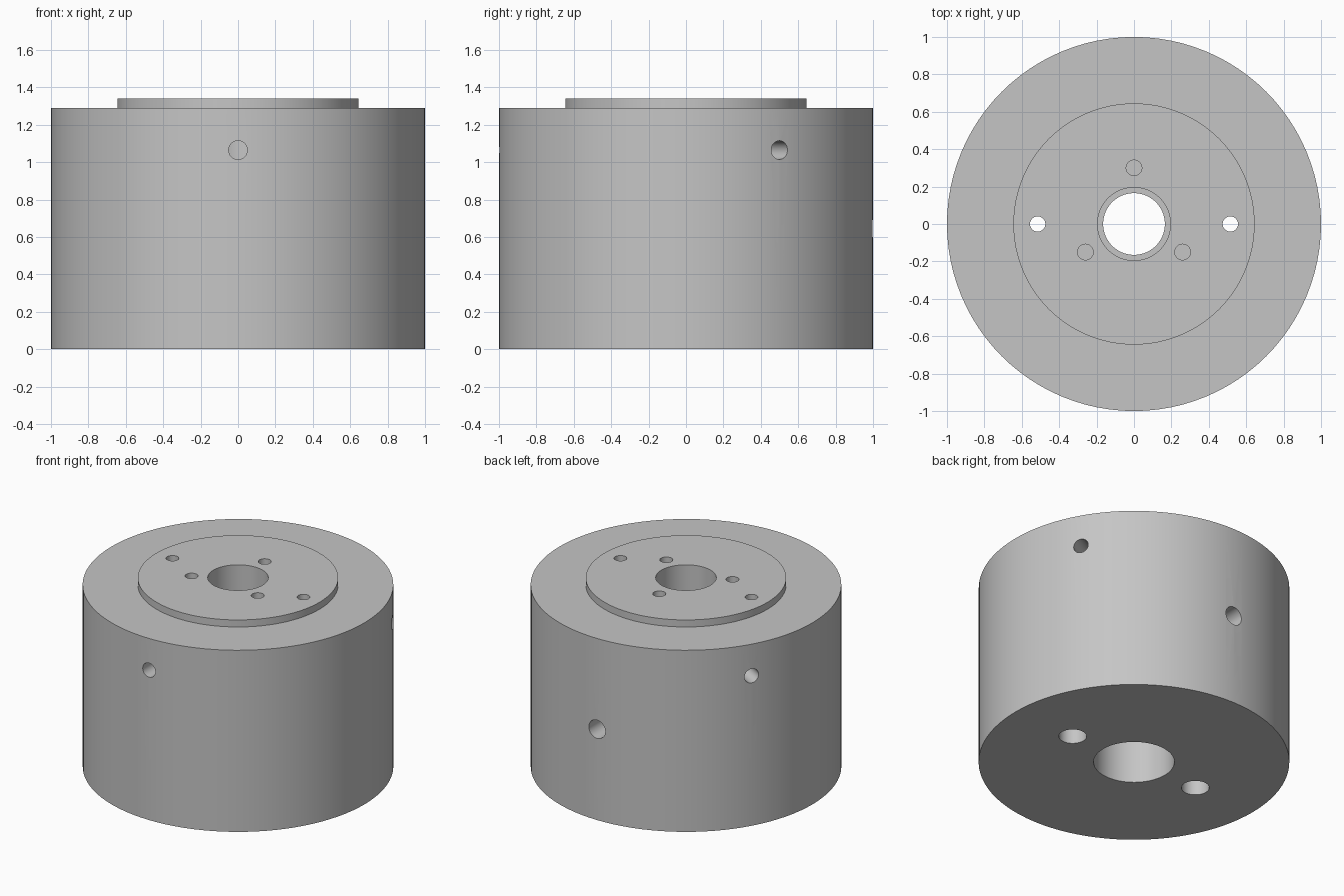
import bpy, bmesh, math
from mathutils import Matrix, Vector

cube = bpy.data.objects.get("Cube")
if cube:
    bpy.data.objects.remove(cube, do_unlink=True)

grey = bpy.data.materials.new("machined_grey")
grey.use_nodes = True
colour = (0.56, 0.56, 0.56, 1)
grey.diffuse_color = colour
grey.node_tree.nodes["Principled BSDF"].inputs["Base Color"].default_value = colour


def finish(name, bm):
    bmesh.ops.recalc_face_normals(bm, faces=bm.faces)
    mesh = bpy.data.meshes.new(name)
    bm.to_mesh(mesh)
    bm.free()
    mesh.materials.append(grey)
    obj = bpy.data.objects.new(name, mesh)
    bpy.context.collection.objects.link(obj)
    return obj


def revolve(name, profile, steps):
    """Turn a closed (radius, height) profile around the z axis."""
    bm = bmesh.new()
    rings = []
    for i in range(steps):
        a = math.tau * i / steps
        rings.append([bm.verts.new((r * math.cos(a), r * math.sin(a), z)) for r, z in profile])
    n = len(profile)
    for i in range(steps):
        a, b = rings[i], rings[(i + 1) % steps]
        for j in range(n):
            k = (j + 1) % n
            bm.faces.new((a[j], b[j], b[k], a[k]))
    return finish(name, bm)


def drill(body, name, start, end, radius):
    """Cut a round hole from start to end."""
    start, end = Vector(start), Vector(end)
    axis = end - start
    place = Matrix.Translation((start + end) / 2) @ axis.to_track_quat('Z', 'Y').to_matrix().to_4x4()
    bm = bmesh.new()
    bmesh.ops.create_cone(bm, cap_ends=True, segments=32, radius1=radius, radius2=radius,
                          depth=axis.length, matrix=place)
    cutter = finish(name, bm)
    cutter.hide_render = True
    mod = body.modifiers.new(name, 'BOOLEAN')
    mod.operation = 'DIFFERENCE'
    mod.solver = 'EXACT'
    mod.object = cutter
    bpy.context.view_layer.objects.active = body
    bpy.ops.object.modifier_apply(modifier=name)
    bpy.data.objects.remove(cutter, do_unlink=True)


# Turned body: outer wall, raised boss, stepped centre bore
body = revolve("cylindrical_housing", [
    (0.26, 0), (1, 0), (1, 1.29), (0.645, 1.29), (0.645, 1.34),
    (0.195, 1.34), (0.195, 1.14), (0.165, 1.14), (0.165, 0.98), (0.26, 0.98)], 96)

# Blind screw holes in the boss
for deg in (90, 210, 330):
    a = math.radians(deg)
    x, y = 0.3 * math.cos(a), 0.3 * math.sin(a)
    drill(body, "boss_hole", (x, y, 1.1), (x, y, 1.5), 0.042)

# Through bolt holes, counterbored from below
for side in (-1, 1):
    x = 0.515 * side
    drill(body, "bolt_counterbore", (x, 0, -0.1), (x, 0, 1), 0.09)
    drill(body, "bolt_hole", (x, 0, 0.9), (x, 0, 1.5), 0.041)

# Radial set screw holes, and one larger port at the back
for deg, z, radius in ((-90, 1.065, 0.05), (30, 1.065, 0.05), (150, 1.065, 0.05), (90, 0.645, 0.065)):
    a = math.radians(deg)
    out = Vector((math.cos(a), math.sin(a), 0))
    up = Vector((0, 0, z))
    drill(body, "radial_hole", out * 0.1 + up, out * 1.2 + up, radius)

bpy.ops.object.select_all(action='DESELECT')
body.select_set(True)
bpy.context.view_layer.objects.active = body
bpy.ops.object.shade_smooth_by_angle(angle=math.radians(30))
